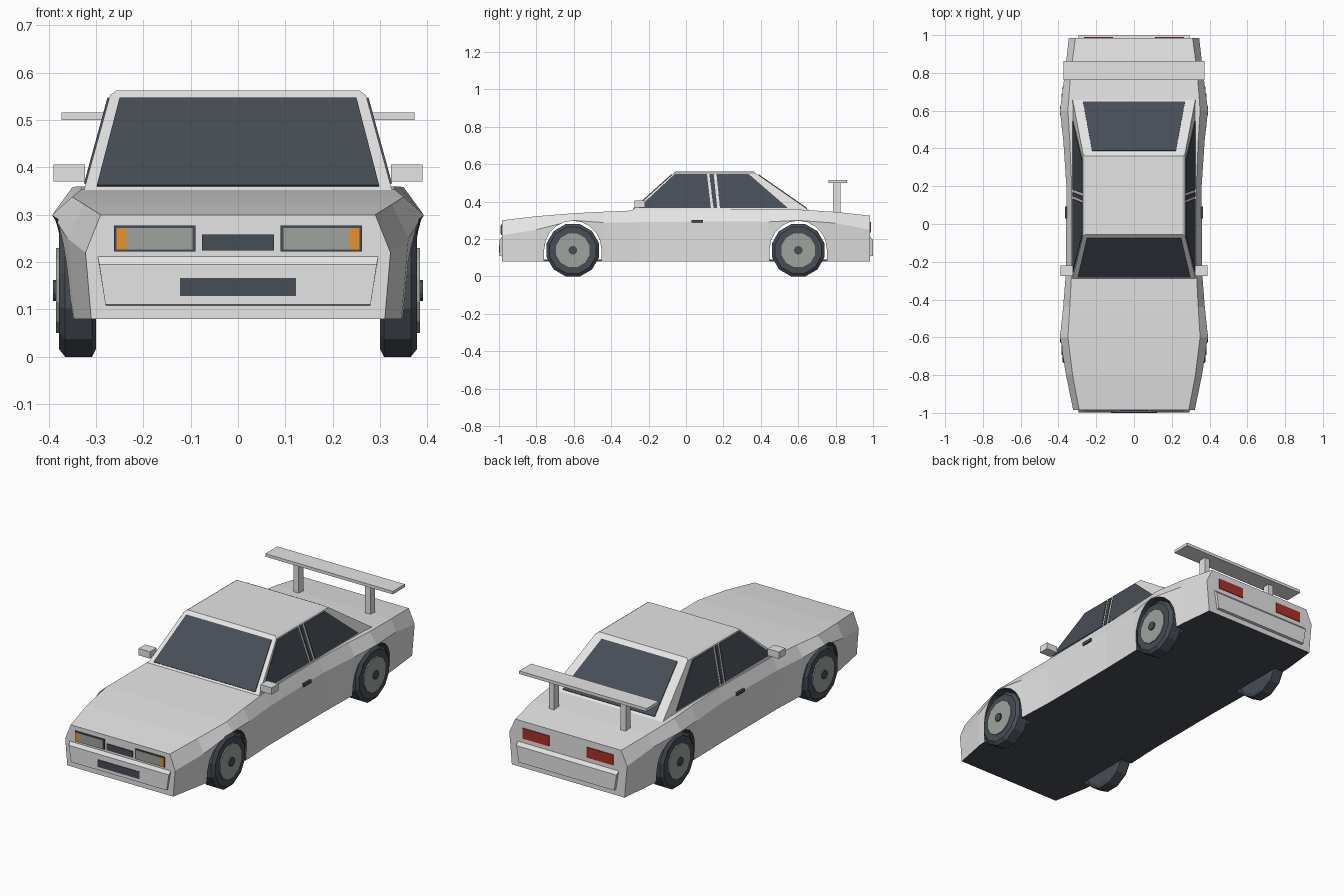
import bpy, bmesh
from math import sin, cos, pi
from mathutils import Vector

cube = bpy.data.objects.get("Cube")
if cube:
    bpy.data.objects.remove(cube, do_unlink=True)


def material(name, rgb):
    m = bpy.data.materials.new(name)
    m.use_nodes = True
    m.diffuse_color = (*rgb, 1)
    m.node_tree.nodes["Principled BSDF"].inputs["Base Color"].default_value = (*rgb, 1)
    return m


PAINT = material("pale grey paint", (0.78, 0.78, 0.78))
DARK = material("dark glass and rubber", (0.063, 0.075, 0.093))
GREY = material("lamp and rim grey", (0.34, 0.37, 0.34))
ORANGE = material("orange indicator", (0.8, 0.29, 0.02))
RED = material("red tail lamp", (0.42, 0.03, 0.02))


def loft(name, sections, mat):
    """Skin closed cross-sections of equal point count and cap both ends."""
    bm = bmesh.new()
    rings = [[bm.verts.new(p) for p in s] for s in sections]
    for a, b in zip(rings, rings[1:]):
        for i in range(len(a)):
            j = (i + 1) % len(a)
            bm.faces.new((a[i], a[j], b[j], b[i]))
    bm.faces.new(rings[0])
    bm.faces.new(rings[-1])
    bmesh.ops.recalc_face_normals(bm, faces=bm.faces)
    mesh = bpy.data.meshes.new(name)
    bm.to_mesh(mesh)
    bm.free()
    mesh.materials.append(mat)
    obj = bpy.data.objects.new(name, mesh)
    bpy.context.collection.objects.link(obj)
    return obj


def box(name, x, y, z, mat):
    return loft(name, [[(x[0], y[0], h), (x[1], y[0], h), (x[1], y[1], h), (x[0], y[1], h)]
                       for h in z], mat)


def plate(name, pts, mat, t=0.004):
    """Thin pane straddling the plane of its points."""
    p = [Vector(v) for v in pts]
    n = (p[1] - p[0]).cross(p[2] - p[0]).normalized() * t
    return loft(name, [[v - n for v in p], [v + n for v in p]], mat)


def sided(s):
    return "left" if s > 0 else "right"


# Body shell: y, sill half width, shoulder half width and height, deck half width and height
stations = [
    (-0.985, 0.31, 0.322, 0.22, 0.29, 0.30),
    (-0.80, 0.345, 0.36, 0.25, 0.325, 0.322),
    (-0.60, 0.36, 0.392, 0.30, 0.35, 0.338),
    (-0.44, 0.36, 0.375, 0.288, 0.34, 0.346),
    (-0.25, 0.352, 0.36, 0.29, 0.33, 0.354),
    (0.20, 0.352, 0.358, 0.295, 0.33, 0.36),
    (0.44, 0.357, 0.374, 0.292, 0.34, 0.36),
    (0.60, 0.36, 0.392, 0.30, 0.35, 0.358),
    (0.80, 0.35, 0.366, 0.285, 0.335, 0.345),
    (0.985, 0.33, 0.345, 0.25, 0.31, 0.325),
]
body = loft("body_shell", [[(-b, y, 0.08), (-s, y, zs), (-d, y, zd),
                            (d, y, zd), (s, y, zs), (b, y, 0.08)]
                           for y, b, s, zs, d, zd in stations], PAINT)
body.data.materials.append(DARK)
for f in body.data.polygons:
    f.material_index = int(f.normal.z < -0.9)

# Wheel arches cut through the shell, with the floor kept between the wheels
AXLES = {"front": -0.605, "rear": 0.6}
for end, y in AXLES.items():
    arc = [(y + 0.153 * cos(pi * i / 10), 0.145 + 0.153 * sin(pi * i / 10)) for i in range(11)]
    arc += [(y - 0.153, 0.0), (y + 0.153, 0.0)]
    cutter = loft(end + "_arch_cutter", [[(x, a, z) for a, z in arc] for x in (-0.5, 0.5)], DARK)
    cutter.hide_render = True
    mod = body.modifiers.new(end + "_arch", "BOOLEAN")
    mod.operation = "DIFFERENCE"
    mod.solver = "EXACT"
    mod.material_mode = "TRANSFER"
    mod.object = cutter
    bpy.context.view_layer.objects.active = body
    bpy.ops.object.modifier_apply(modifier=mod.name)
    bpy.data.objects.remove(cutter, do_unlink=True)
    box(end + "_floor", (-0.298, 0.298), (y - 0.153, y + 0.153), (0.08, 0.09), DARK)

# Cabin and roof cap
BASE, EAVE = 0.352, 0.553


def cabin_x(z):
    return 0.325 - (z - BASE) * 0.055 / (EAVE - BASE)


def ring(w, y0, y1, z):
    return [(-w, y0, z), (w, y0, z), (w, y1, z), (-w, y1, z)]


loft("cabin", [ring(0.328, -0.30, 0.675, 0.342), ring(0.27, -0.065, 0.372, EAVE),
               ring(0.257, -0.055, 0.36, 0.562)], PAINT)


# Windscreen and rear window, placed along the sloping cabin ends
def slope_glass(name, bottom_y, top_y, low_w, high_w, z0, z1):
    def y_at(z):
        return bottom_y + (top_y - bottom_y) * (z - 0.342) / (EAVE - 0.342)
    plate(name, [(-low_w, y_at(z0), z0), (low_w, y_at(z0), z0),
                 (high_w, y_at(z1), z1), (-high_w, y_at(z1), z1)], DARK)


slope_glass("windscreen", -0.30, -0.065, 0.298, 0.25, 0.36, 0.545)
slope_glass("rear_window", 0.675, 0.372, 0.27, 0.222, 0.362, 0.543)

# Side windows: y at bottom rear, bottom front, top front, top rear
panes = {"front": (0.133, -0.255, -0.06, 0.112),
         "pillar": (0.167, 0.147, 0.125, 0.148),
         "rear": (0.545, 0.182, 0.163, 0.335)}

for s in (-1, 1):
    side = sided(s)
    for name, ys in panes.items():
        zs = (0.365, 0.365, 0.547, 0.547)
        plate(f"{side}_{name}_window", [(s * cabin_x(z), y, z) for y, z in zip(ys, zs)], DARK)

    # Mirrors, handles and wing posts
    def pair(a, b):
        return sorted((s * a, s * b))
    box(side + "_mirror", pair(0.323, 0.39), (-0.275, -0.22), (0.37, 0.406), PAINT)
    box(side + "_door_handle", pair(0.35, 0.366), (0.03, 0.092), (0.286, 0.302), DARK)
    box(side + "_wing_post", pair(0.195, 0.225), (0.785, 0.825), (0.33, 0.502), PAINT)

    # Lamps
    box(side + "_headlamp_bezel", pair(0.09, 0.262), (-0.989, -0.98), (0.222, 0.277), DARK)
    box(side + "_headlamp", pair(0.096, 0.236), (-0.992, -0.984), (0.227, 0.272), GREY)
    box(side + "_indicator", pair(0.236, 0.257), (-0.992, -0.984), (0.227, 0.272), ORANGE)
    box(side + "_tail_lamp", pair(0.11, 0.265), (0.981, 0.989), (0.235, 0.29), RED)

    # Wheels: stacked twelve-sided rings
    for end, y in AXLES.items():
        def disc(x, r):
            return [(s * x, y + r * cos(pi * (i + 0.5) / 6), 0.14 + r * sin(pi * (i + 0.5) / 6))
                    for i in range(12)]
        loft(f"{side}_{end}_tyre", [disc(0.30, 0.128), disc(0.308, 0.145),
                                    disc(0.365, 0.145), disc(0.378, 0.128)], DARK)
        loft(f"{side}_{end}_rim", [disc(0.36, 0.093), disc(0.384, 0.093)], GREY)
        loft(f"{side}_{end}_hub_cap", [disc(0.37, 0.023), disc(0.391, 0.023)], DARK)

# Rear wing
box("wing_blade", (-0.373, 0.373), (0.762, 0.862), (0.50, 0.516), PAINT)

# Bumpers with a sloping upper ledge
for name, s in (("front", -1), ("rear", 1)):
    outer = 0.997 if s < 0 else 1.0
    profile = [(0.97, 0.214), (0.985, 0.212), (outer, 0.195), (outer, 0.11), (0.985, 0.108), (0.97, 0.108)]
    flare = [0.296, 0.296, 0.293, 0.28, 0.278, 0.278]
    loft(name + "_bumper", [[(k * w, s * y, z) for (y, z), w in zip(profile, flare)]
                            for k in (-1, 1)], PAINT)

# Grilles
box("upper_grille", (-0.076, 0.076), (-0.99, -0.982), (0.225, 0.258), DARK)
box("lower_grille", (-0.122, 0.122), (-1.0, -0.992), (0.128, 0.166), DARK)
